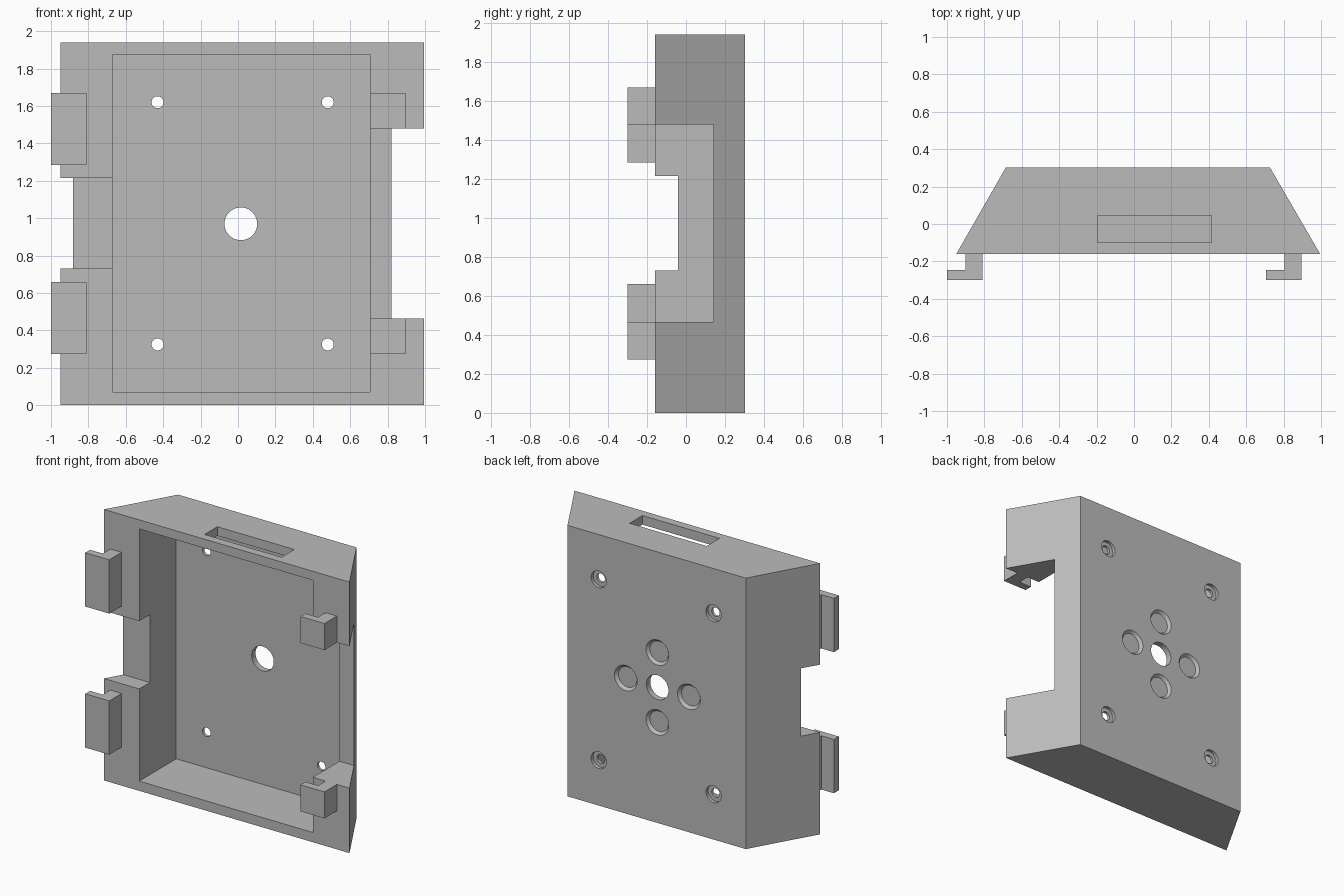
import bpy, bmesh, math
from mathutils import Matrix

if "Cube" in bpy.data.objects:
    bpy.data.objects.remove(bpy.data.objects["Cube"])

grey = bpy.data.materials.new("plain grey")
grey.diffuse_color = (0.5, 0.5, 0.5, 1)
grey.use_nodes = True
grey.node_tree.nodes["Principled BSDF"].inputs["Base Color"].default_value = grey.diffuse_color

FRONT, BACK, TOP = -0.16, 0.302, 1.94


def add_object(name, bm):
    bmesh.ops.recalc_face_normals(bm, faces=bm.faces[:])
    mesh = bpy.data.meshes.new(name)
    bm.to_mesh(mesh)
    bm.free()
    mesh.materials.append(grey)
    obj = bpy.data.objects.new(name, mesh)
    bpy.context.collection.objects.link(obj)
    return obj


def prism(name, outline, z0, z1):
    """Extrude an x/y outline from z0 up to z1."""
    bm = bmesh.new()
    face = bm.faces.new([bm.verts.new((x, y, z0)) for x, y in outline])
    ext = bmesh.ops.extrude_face_region(bm, geom=[face])
    verts = [g for g in ext["geom"] if isinstance(g, bmesh.types.BMVert)]
    bmesh.ops.translate(bm, vec=(0, 0, z1 - z0), verts=verts)
    return add_object(name, bm)


def box(name, x0, x1, y0, y1, z0, z1):
    return prism(name, [(x0, y0), (x1, y0), (x1, y1), (x0, y1)], z0, z1)


def round_cutter(name, x, z, y0, y1, r0, r1):
    """Round cutter along y, radius r0 at y0 and r1 at y1."""
    bm = bmesh.new()
    place = Matrix.Translation((x, (y0 + y1) / 2, z)) @ Matrix.Rotation(-math.pi / 2, 4, 'X')
    bmesh.ops.create_cone(bm, cap_ends=True, segments=40, radius1=r0, radius2=r1,
                          depth=y1 - y0, matrix=place)
    return add_object(name, bm)


def cut(target, cutter):
    cutter.hide_render = True
    mod = target.modifiers.new("cut", 'BOOLEAN')
    mod.operation = 'DIFFERENCE'
    mod.solver = 'EXACT'
    mod.object = cutter
    bpy.context.view_layer.objects.active = target
    bpy.ops.object.modifier_apply(modifier=mod.name)
    bpy.data.objects.remove(cutter)


# Tapered housing
housing = prism("housing", [(-0.95, FRONT), (0.995, FRONT), (0.727, BACK), (-0.685, BACK)], 0, TOP)

# Open front cavity, side notches and top slot
cut(housing, box("cavity_cutter", -0.67, 0.705, -0.3, 0.258, 0.07, 1.875))
cut(housing, box("right_notch_cutter", 0.6, 1.2, -0.3, 0.14, 0.465, 1.48))
cut(housing, box("left_notch_cutter", -1.2, -0.6, -0.3, -0.04, 0.73, 1.215))
cut(housing, box("slot_cutter", -0.195, 0.415, -0.10, 0.045, 1.8, 2.0))

# Central hole and counterbored screw holes
CX, CZ = 0.015, 0.97
cut(housing, round_cutter("centre_hole_cutter", CX, CZ, 0.2, 0.4, 0.0875, 0.0875))
for x in (-0.43, 0.48):
    for z in (0.325, 1.62):
        cut(housing, round_cutter("screw_hole_cutter", x, z, 0.2, 0.4, 0.032, 0.032))
        cut(housing, round_cutter("counterbore_cutter", x, z, 0.278, 0.4, 0.06, 0.06))

# Four shallow dished recesses around the centre
for dx, dz in ((0.25, 0), (-0.25, 0), (0, 0.25), (0, -0.25)):
    cut(housing, round_cutter("recess_cutter", CX + dx, CZ + dz, 0.282, 0.322, 0.073, 0.107))

bpy.ops.object.select_all(action='DESELECT')
housing.select_set(True)
bpy.context.view_layer.objects.active = housing
bpy.ops.object.shade_smooth_by_angle(angle=math.radians(25))


# L-shaped hooks on the front, both rows pointing left
def hook(name, x_tip, x_stem, x_end, z0, z1):
    prism(name, [(x_tip, -0.30), (x_end, -0.30), (x_end, FRONT), (x_stem, FRONT),
                 (x_stem, -0.245), (x_tip, -0.245)], z0, z1)


for z0, z1 in ((0.275, 0.66), (1.285, 1.67)):
    hook("left_hook", -1.0, -0.90, -0.81, z0, z1)
for z0, z1 in ((0.275, 0.465), (1.48, 1.67)):
    hook("right_hook", 0.705, 0.805, 0.895, z0, z1)
